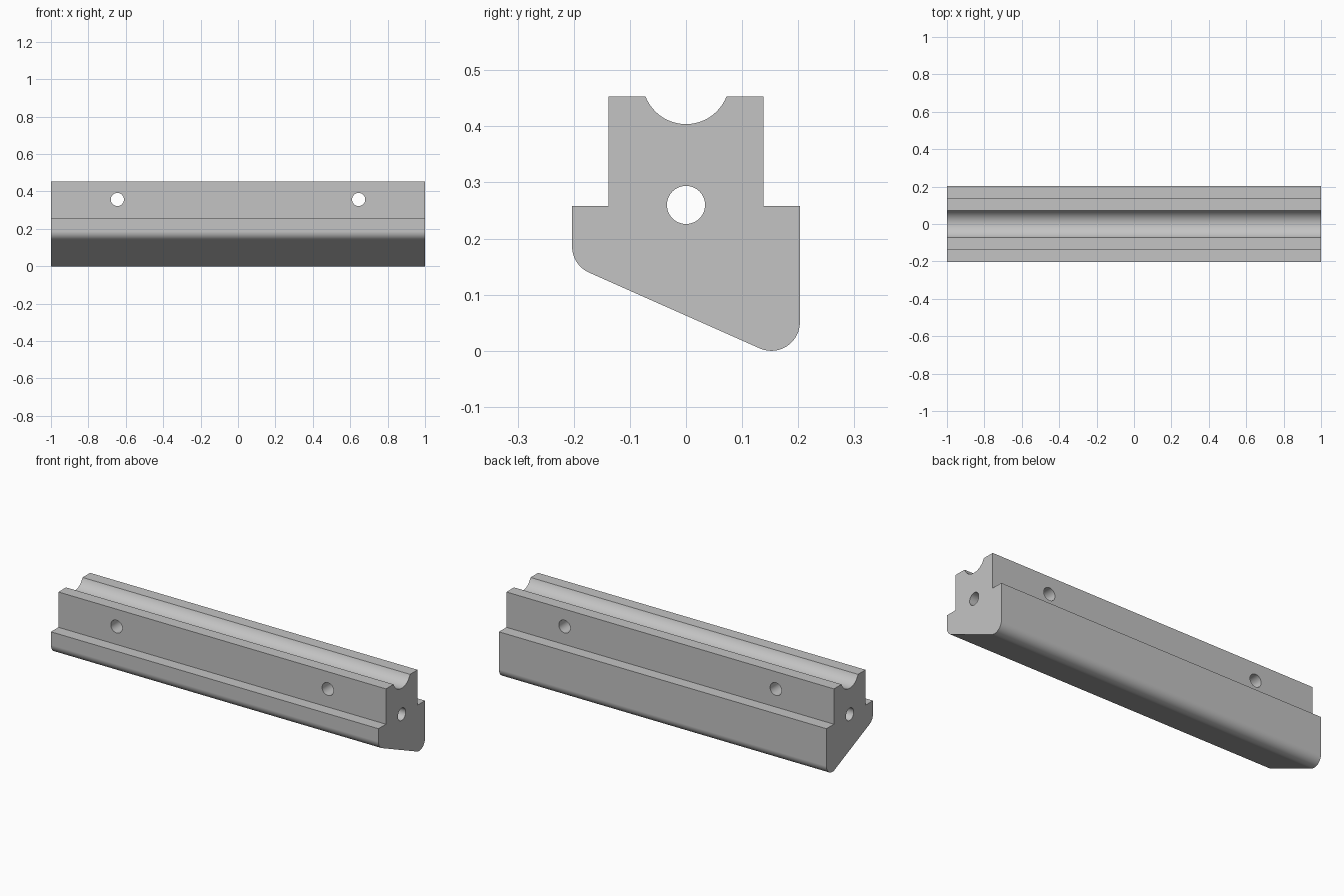
import bpy, bmesh
from math import sin, cos, radians, degrees, atan2, pi
from mathutils import Matrix

if "Cube" in bpy.data.objects:
    bpy.data.objects.remove(bpy.data.objects["Cube"], do_unlink=True)

# Single grey material
grey = bpy.data.materials.new("plain_grey")
grey.use_nodes = True
colour = (0.55, 0.55, 0.55, 1)
grey.diffuse_color = colour
grey.node_tree.nodes["Principled BSDF"].inputs["Base Color"].default_value = colour

HALF_LENGTH = 1.0
TOP, SHELF = 0.453, 0.258
NECK, BASE = 0.138, 0.203
ROUND = 0.051


def arc(cy, cz, r, start, end, steps):
    angles = [radians(start + (end - start) * i / steps) for i in range(steps + 1)]
    return [(cy + r * cos(a), cz + r * sin(a)) for a in angles]


def new_object(name, bm):
    bmesh.ops.recalc_face_normals(bm, faces=bm.faces)
    mesh = bpy.data.meshes.new(name)
    bm.to_mesh(mesh)
    bm.free()
    mesh.materials.append(grey)
    obj = bpy.data.objects.new(name, mesh)
    bpy.context.collection.objects.link(obj)
    return obj


def drill(target, location, radius, depth, axis):
    bm = bmesh.new()
    place = Matrix.Translation(location) @ Matrix.Rotation(pi / 2, 4, axis)
    bmesh.ops.create_cone(bm, cap_ends=True, segments=48, radius1=radius,
                          radius2=radius, depth=depth, matrix=place)
    cutter = new_object("hole_cutter", bm)
    cutter.hide_render = True
    mod = target.modifiers.new("hole", "BOOLEAN")
    mod.operation, mod.solver, mod.object = "DIFFERENCE", "EXACT", cutter
    bpy.ops.object.modifier_apply(modifier=mod.name)
    bpy.data.objects.remove(cutter, do_unlink=True)


# Cross-section: grooved neck on a wider base with a sloping, rounded underside
low_z, high_z, inset = ROUND, 0.186, BASE - ROUND
slope = degrees(atan2(high_z - low_z, 2 * inset))
tangent = 270 - slope
groove_z, groove_r = 0.4814, 0.0774
lip = degrees(atan2(TOP - groove_z, 0.072))
profile = [(-NECK, TOP), (-NECK, SHELF), (-BASE, SHELF)]
profile += arc(-inset, high_z, ROUND, 180, tangent, 16)
profile += arc(inset, low_z, ROUND, tangent, 360, 24)
profile += [(BASE, SHELF), (NECK, SHELF), (NECK, TOP)]
profile += arc(0, groove_z, groove_r, lip, -180 - lip, 32)

# Rail body
bm = bmesh.new()
end = bm.faces.new([bm.verts.new((-HALF_LENGTH, y, z)) for y, z in profile])
extruded = bmesh.ops.extrude_face_region(bm, geom=[end], use_keep_orig=True)
moved = [v for v in extruded["geom"] if isinstance(v, bmesh.types.BMVert)]
bmesh.ops.translate(bm, verts=moved, vec=(2 * HALF_LENGTH, 0, 0))
rail = new_object("grooved_rail", bm)
bpy.ops.object.select_all(action="DESELECT")
rail.select_set(True)
bpy.context.view_layer.objects.active = rail

# Lengthwise bore and two cross holes
drill(rail, (0, 0, 0.26), 0.034, 2.4, "Y")
for side in (-1, 1):
    drill(rail, (side * 0.645, 0, 0.357), 0.035, 0.6, "X")

# Smooth curves, crisp edges and flat faces
bpy.ops.object.shade_smooth_by_angle(angle=radians(30))
weighted = rail.modifiers.new("flat_faces", "WEIGHTED_NORMAL")
weighted.keep_sharp = True
